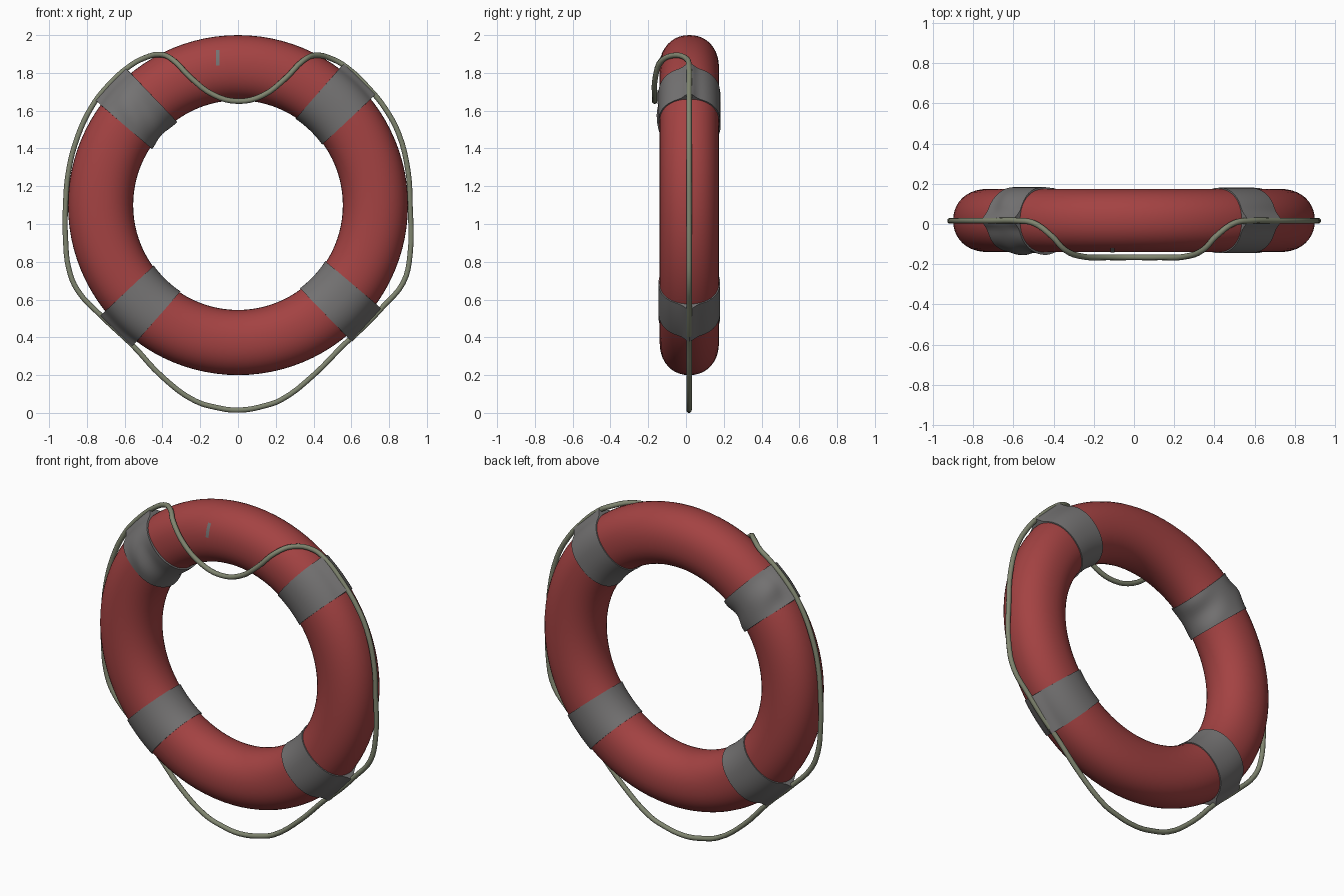
import bpy, bmesh, math
from math import cos, sin, pi, radians

if "Cube" in bpy.data.objects:
    bpy.data.objects.remove(bpy.data.objects["Cube"])

CZ, CY = 1.10, 0.0175          # ring centre
R, A, B = 0.7275, 0.1725, 0.157  # tube centre radius, radial and depth half sizes


def material(name, col):
    m = bpy.data.materials.new(name)
    m.diffuse_color = (*col, 1)
    m.use_nodes = True
    m.node_tree.nodes["Principled BSDF"].inputs["Base Color"].default_value = m.diffuse_color
    return m


RED = material("faded red", (0.37, 0.055, 0.055))
GREY = material("dark grey", (0.175, 0.17, 0.17))
ROPE = material("rope olive", (0.215, 0.235, 0.16))


def section(phi, off=0.0):
    """Slightly squared oval tube section: (distance from ring axis, y)."""
    c, s = cos(phi), sin(phi)
    e = 2 / 2.15
    return (R + (A + off) * math.copysign(abs(c) ** e, c),
            (B + off) * math.copysign(abs(s) ** e, s))


def grid_object(name, fn, nu, nv, close_u, close_v, mat, angle=40):
    """Build a surface from fn(i, j), optionally wrapping in each direction."""
    bm = bmesh.new()
    v = [[bm.verts.new(fn(i, j)) for j in range(nv)] for i in range(nu)]
    for i in range(nu if close_u else nu - 1):
        for j in range(nv if close_v else nv - 1):
            i2, j2 = (i + 1) % nu, (j + 1) % nv
            bm.faces.new((v[i][j], v[i2][j], v[i2][j2], v[i][j2]))
    bmesh.ops.recalc_face_normals(bm, faces=bm.faces)
    me = bpy.data.meshes.new(name)
    bm.to_mesh(me)
    bm.free()
    me.materials.append(mat)
    ob = bpy.data.objects.new(name, me)
    bpy.context.collection.objects.link(ob)
    bpy.context.view_layer.objects.active = ob
    bpy.ops.object.select_all(action='DESELECT')
    ob.select_set(True)
    bpy.ops.object.shade_smooth_by_angle(angle=radians(angle))
    return ob


# Main float ring
def ring_point(i, j):
    t = 2 * pi * i / 96
    r, y = section(2 * pi * j / 40)
    return (r * cos(t), CY + y, CZ + r * sin(t))


grid_object("float_ring", ring_point, 96, 40, True, True, RED)


# Straps: parallel strips around the tube, bulging over the rope on the outside
def strap(name, deg, wrinkle=0.0):
    t = radians(deg)
    rows = [-1, -1] + [k / 6 for k in range(-5, 6)] + [1, 1]
    n = 80

    def point(i, j):
        phi = 2 * pi * j / n
        rim = i in (0, len(rows) - 1)
        off = 0.006
        if wrinkle:
            off += wrinkle * (0.4 + sin(4 * rows[i] + 2 * cos(phi)) * (0.5 + 0.5 * sin(3 * phi)))
        r, y = section(phi, -0.012 if rim else off)
        s = rows[i] * (0.107 + 0.009 * cos(phi))
        u = math.sqrt(r * r - s * s)
        if cos(phi) > 0 and not rim:
            u = max(u, u + (0.935 - u) * math.exp(-(y / 0.03) ** 2))
        return (u * cos(t) - s * sin(t), CY + y, CZ + u * sin(t) + s * cos(t))

    grid_object(name, point, len(rows), n, False, True, GREY)


strap("strap_top_right", 46)
strap("strap_top_left", 136.5, 0.007)
strap("strap_bottom_left", 226)
strap("strap_bottom_right", 317)


# Small grey mark on the upper front
def mark_point(i, j):
    x, z = -0.117 + 0.02 * i, 1.84 + 0.08 * j / 6
    r = math.hypot(x, z - CZ)
    c = (r - R) / A
    return (x, CY - B * (1 - abs(c) ** 2.15) ** (1 / 2.15) - 0.004, z)


grid_object("front_mark", mark_point, 2, 7, False, False, GREY)

# Rope: closed loop, drooping below and hanging over the front at the top
Y = 0.016
side_right = [(0.15, 0.04), (0.23, 0.07), (0.40, 0.20), (0.57, 0.37), (0.66, 0.45), (0.77, 0.565),
              (0.875, 0.69), (0.911, 0.84), (0.911, 1.10), (0.90, 1.28), (0.85, 1.48), (0.78, 1.61),
              (0.705, 1.705), (0.575, 1.83)]
side_left = [(-0.575, 1.835), (-0.70, 1.72), (-0.775, 1.62), (-0.85, 1.46), (-0.897, 1.28), (-0.913, 1.10),
             (-0.913, 0.92), (-0.895, 0.76), (-0.85, 0.65), (-0.72, 0.51), (-0.56, 0.36),
             (-0.40, 0.19), (-0.23, 0.065), (-0.12, 0.03)]
top_half = [(0.50, 0.005, 1.873), (0.41, -0.06, 1.893), (0.345, -0.128, 1.865),
            (0.25, -0.163, 1.77), (0.13, -0.166, 1.68)]
pts = [(0, Y, 0.0145)] + [(x, Y, z) for x, z in side_right] + top_half
pts += [(0, -0.166, 1.65)] + [(-x, y, z + 0.004) for x, y, z in reversed(top_half)]
pts += [(x, Y, z) for x, z in side_left]

cu = bpy.data.curves.new("rope", 'CURVE')
cu.dimensions = '3D'
cu.bevel_depth = 0.0145
cu.bevel_resolution = 3
cu.resolution_u = 4
sp = cu.splines.new('BEZIER')
sp.bezier_points.add(len(pts) - 1)
for bp, p in zip(sp.bezier_points, pts):
    bp.co = p
    bp.handle_left_type = bp.handle_right_type = 'AUTO'
sp.use_cyclic_u = True
cu.materials.append(ROPE)
rope = bpy.data.objects.new("rope", cu)
bpy.context.collection.objects.link(rope)
bpy.ops.object.select_all(action='DESELECT')
bpy.context.view_layer.objects.active = rope
rope.select_set(True)
bpy.ops.object.convert(target='MESH')
bpy.ops.object.shade_smooth_by_angle(angle=radians(60))
